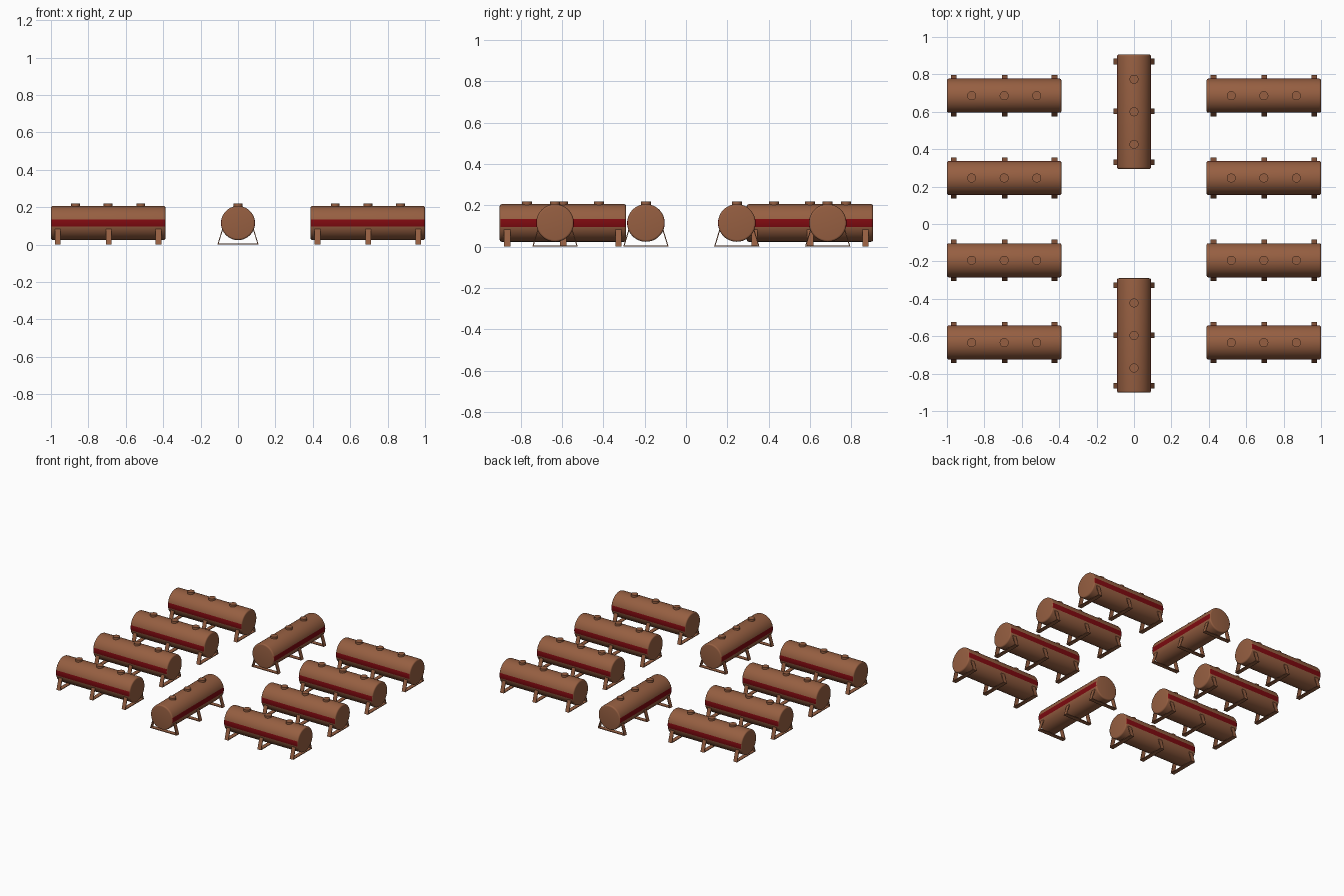
import bpy, bmesh, math
from mathutils import Matrix, Vector

if "Cube" in bpy.data.objects:
    bpy.data.objects.remove(bpy.data.objects["Cube"])

R, ZC, HALF = 0.091, 0.115, 0.306   # tank radius, axis height, half length
SEG = 60


def material(name, rgb):
    m = bpy.data.materials.new(name)
    m.diffuse_color = (*rgb, 1)
    m.use_nodes = True
    m.node_tree.nodes["Principled BSDF"].inputs["Base Color"].default_value = m.diffuse_color
    return m


brown = material("rust brown", (0.305, 0.114, 0.053))
red = material("dark red", (0.21, 0.003, 0.005))


def finish(bm, name, mats, smooth=True):
    bmesh.ops.recalc_face_normals(bm, faces=bm.faces)
    me = bpy.data.meshes.new(name)
    bm.to_mesh(me)
    bm.free()
    for m in mats:
        me.materials.append(m)
    ob = bpy.data.objects.new(name, me)
    bpy.context.collection.objects.link(ob)
    if smooth:
        bpy.context.view_layer.objects.active = ob
        ob.select_set(True)
        bpy.ops.object.shade_smooth_by_angle(angle=math.radians(35))
        ob.select_set(False)
    return ob


def lathe(profile, axis_matrix):
    """Spin (along, radius) points into a capped solid."""
    bm = bmesh.new()
    rings = []
    for a, r in profile:
        rings.append([bm.verts.new(axis_matrix @ Vector((
            a, r * math.cos(2 * math.pi * i / SEG), r * math.sin(2 * math.pi * i / SEG))))
            for i in range(SEG)])
    for p, q in zip(rings, rings[1:]):
        for i in range(SEG):
            j = (i + 1) % SEG
            bm.faces.new((p[i], p[j], q[j], q[i]))
    bm.faces.new(rings[0])
    bm.faces.new(rings[-1])
    return bm


# Tank body with softened ends and a red band along both sides
B = 0.010
corner = [(HALF - B + B * math.sin(t), R - B + B * math.cos(t))
          for t in (math.pi / 2 * k / 4 for k in range(5))]
profile = [(-a, r) for a, r in reversed(corner)] + corner
bm = lathe(profile, Matrix.Translation((0, 0, ZC)))
for f in bm.faces:
    c = f.calc_center_median()
    if len(f.verts) == 4 and abs(c.z - ZC) < R * math.sin(math.radians(12)) and abs(c.x) < HALF - 0.003:
        f.material_index = 1
tank = finish(bm, "tank_body", [brown, red])

# Round hatch on top
top = ZC + R
up = Matrix.Rotation(-math.pi / 2, 4, 'Y')
hatch = finish(lathe([(top - 0.015, 0.024), (top + 0.013, 0.024)], up), "hatch", [brown])

# Triangular support frame: two splayed flat legs and a floor strap
W, T = 0.015, 0.005
bm = bmesh.new()


def strip(outline):
    lo = [bm.verts.new((-W, y, z)) for y, z in outline]
    hi = [bm.verts.new((W, y, z)) for y, z in outline]
    bm.faces.new(lo)
    bm.faces.new(hi[::-1])
    for i in range(4):
        j = (i + 1) % 4
        bm.faces.new((lo[i], hi[i], hi[j], lo[j]))


for s in (-1, 1):
    strip([(s * 0.110, 0), (s * 0.081, 0.095), (s * (0.081 - T), 0.095), (s * (0.110 - T), 0)])
strip([(-0.108, 0), (0.108, 0), (0.108, T), (-0.108, T)])
frame = finish(bm, "support_frame", [brown], smooth=False)

# Place the ten tanks
spots = [(sx * 0.694, y, 0) for sx in (-1, 1) for y in (0.686, 0.246, -0.194, -0.634)]
spots += [(0, 0.600, math.pi / 2), (0, -0.596, math.pi / 2)]
parts = [(tank, [0]), (hatch, [-0.174, 0, 0.174]), (frame, [-0.269, 0.002, 0.269])]
for n, (x, y, rot) in enumerate(spots):
    place = Matrix.Translation((x, y, 0)) @ Matrix.Rotation(rot, 4, 'Z')
    for src, offsets in parts:
        for k, off in enumerate(offsets):
            ob = src.copy()
            ob.name = f"{src.data.name}_{n + 1}_{k + 1}"
            ob.matrix_world = place @ Matrix.Translation((off, 0, 0))
            bpy.context.collection.objects.link(ob)
for src, _ in parts:
    bpy.data.objects.remove(src)
